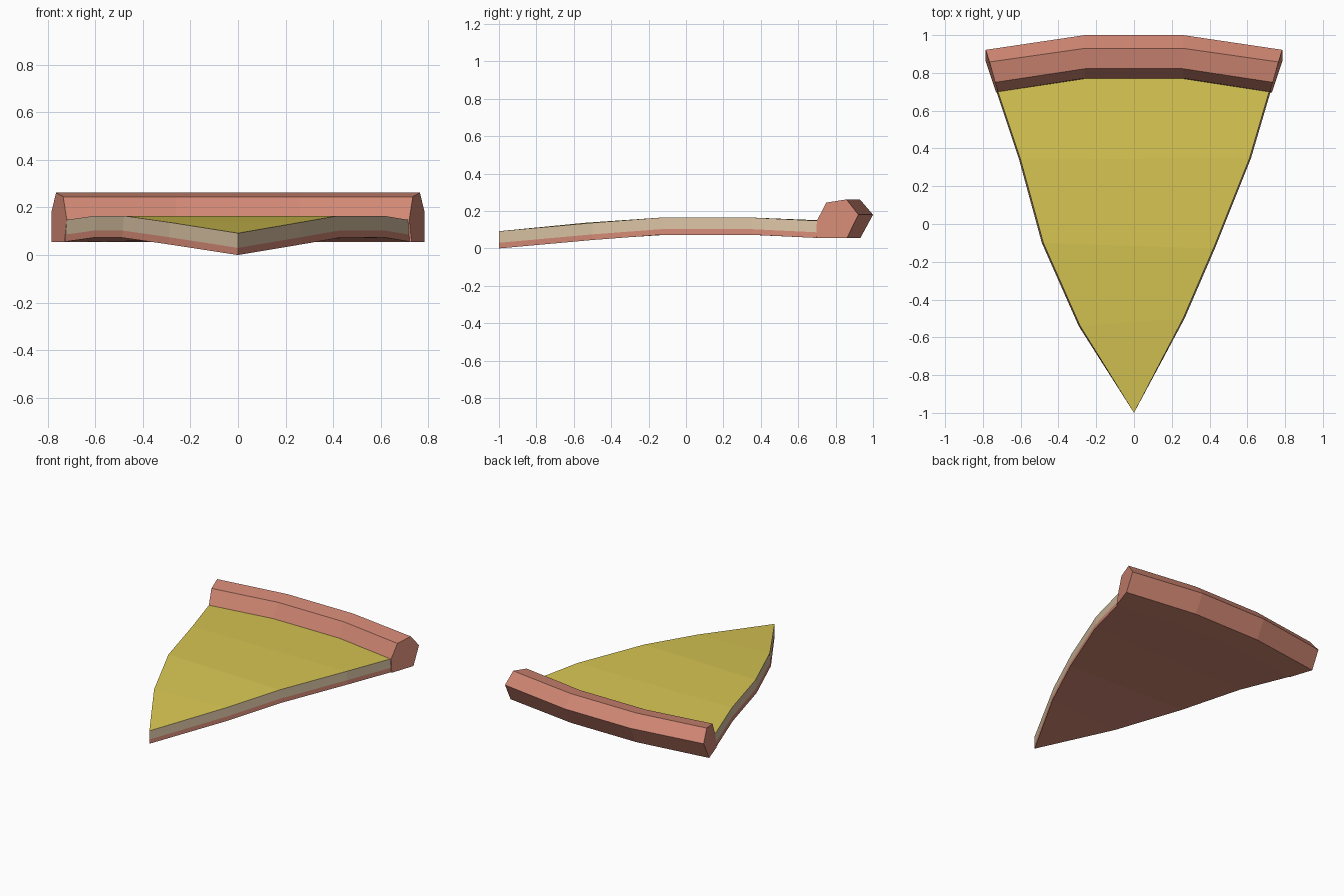
import bpy, bmesh

if "Cube" in bpy.data.objects:
    bpy.data.objects.remove(bpy.data.objects["Cube"])


def material(name, color):
    m = bpy.data.materials.new(name)
    m.diffuse_color = (*color, 1)
    m.use_nodes = True
    m.node_tree.nodes["Principled BSDF"].inputs["Base Color"].default_value = m.diffuse_color
    return m


CRUST = material("baked crust", (0.64, 0.245, 0.175))
DOUGH = material("pale dough", (0.68, 0.53, 0.36))
CHEESE = material("yellow cheese", (0.68, 0.56, 0.085))


def finish(name, bm, mats):
    bmesh.ops.recalc_face_normals(bm, faces=bm.faces)
    mesh = bpy.data.meshes.new(name)
    bm.to_mesh(mesh)
    bm.free()
    for m in mats:
        mesh.materials.append(m)
    obj = bpy.data.objects.new(name, mesh)
    bpy.context.collection.objects.link(obj)
    return obj


# Slice: rows of outline points from the tip to the crust, with bottom height
rows = [
    ([(0, -1)], 0.0),
    ([(-0.285, -0.54), (0.26, -0.50)], 0.045),
    ([(-0.48, -0.10), (0.42, -0.13)], 0.073),
    ([(-0.60, 0.34), (0.612, 0.35)], 0.073),
    ([(-0.72, 0.70), (-0.26, 0.77), (0.26, 0.77), (0.715, 0.70)], 0.056),
]
bm = bmesh.new()
layers = []
for rise, widen in ((0, 0.008), (0.03, 0.005), (0.092, 0)):
    layers.append([[bm.verts.new((x + widen * ((x > 0) - (x < 0)), y, z + rise))
                    for x, y in pts] for pts, z in rows])


def add(verts, mat):
    bm.faces.new(verts).material_index = mat


for i in range(len(rows) - 1):
    # underside and cheese top
    for layer, mat in ((layers[0], 0), (layers[2], 2)):
        add(layer[i] + layer[i + 1][::-1], mat)
    # two-tone edges on the left and right
    for k in (0, 1):
        lo, hi = layers[k], layers[k + 1]
        for s in (0, -1):
            add([lo[i][s], lo[i + 1][s], hi[i + 1][s], hi[i][s]], k)
finish("pizza_slice", bm, [CRUST, DOUGH, CHEESE])

# Crust rim: profile (end half-width, y, z) swept through four stations
profile = [(0.73, 0.695, 0.055), (0.72, 0.70, 0.148), (0.735, 0.75, 0.245),
           (0.765, 0.858, 0.262), (0.785, 0.922, 0.18), (0.785, 0.86, 0.055)]
bm = bmesh.new()
rings = []
for side, inner in ((-1, False), (-1, True), (1, True), (1, False)):
    rings.append([bm.verts.new((side * (0.26 if inner else w),
                                y + (0.078 if y > 0.9 else 0.072) * inner, z))
                  for w, y, z in profile])
n = len(profile)
for a, b in zip(rings, rings[1:]):
    for j in range(n):
        bm.faces.new((a[j], a[(j + 1) % n], b[(j + 1) % n], b[j]))
bm.faces.new(rings[0])
bm.faces.new(rings[-1])
finish("crust_rim", bm, [CRUST])
